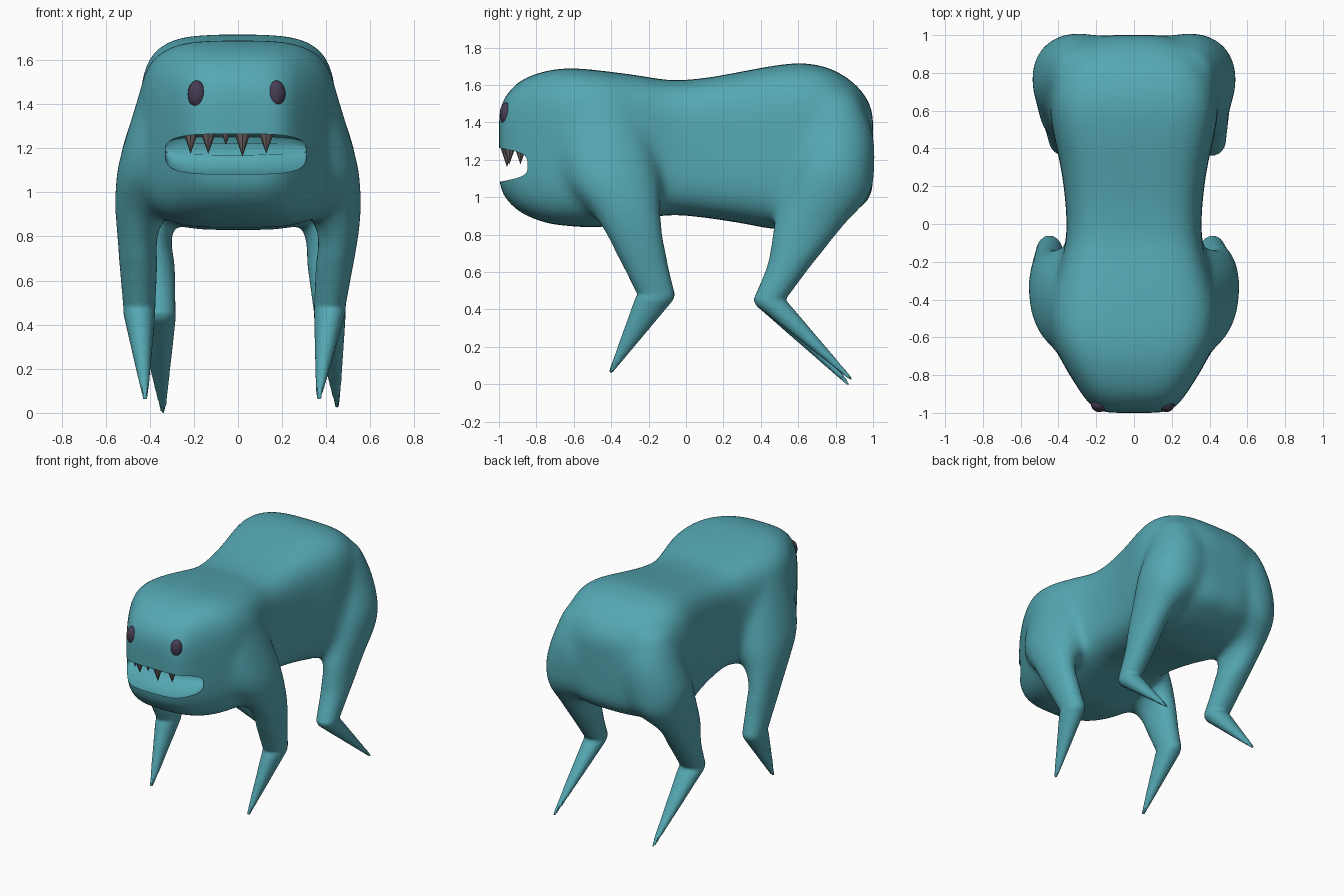
import bpy, bmesh, math

if "Cube" in bpy.data.objects:
    bpy.data.objects.remove(bpy.data.objects["Cube"])


def material(name, rgb):
    m = bpy.data.materials.new(name)
    m.diffuse_color = (*rgb, 1)
    m.use_nodes = True
    m.node_tree.nodes["Principled BSDF"].inputs["Base Color"].default_value = m.diffuse_color
    return m


teal = material("teal_skin", (0.09, 0.39, 0.45))
dark = material("dark_eye", (0.06, 0.045, 0.085))
grey = material("tooth_grey", (0.17, 0.14, 0.14))


def smooth_stations(st, steps=6):
    """Cubic interpolation of stations, first value is the path parameter."""
    n, out = len(st), []

    def slope(i, k):
        a, b = st[max(i - 1, 0)], st[min(i + 1, n - 1)]
        return (b[k] - a[k]) / (b[0] - a[0])
    for i in range(n - 1):
        p, q = st[i], st[i + 1]
        d = q[0] - p[0]
        for j in range(steps):
            u = j / steps
            row = [p[0] + d * u]
            for k in range(1, len(p)):
                row.append((2*u**3 - 3*u*u + 1) * p[k] + (u**3 - 2*u*u + u) * d * slope(i, k)
                           + (3*u*u - 2*u**3) * q[k] + (u**3 - u*u) * d * slope(i + 1, k))
            out.append(row)
    return out + [list(st[-1])]


def loft(name, stations, axis, power, seg=48):
    """Closed superellipse loft; station = (t, a0, a1, b0, b1)."""
    bm = bmesh.new()
    rings = []
    for t, a0, a1, b0, b1 in stations:
        ring = []
        for i in range(seg):
            an = math.tau * (i + 0.5) / seg
            c, s = math.cos(an), math.sin(an)
            a = (a0 + a1) / 2 + (a1 - a0) / 2 * math.copysign(abs(c) ** (2 / power), c)
            b = (b0 + b1) / 2 + (b1 - b0) / 2 * math.copysign(abs(s) ** (2 / power), s)
            ring.append(bm.verts.new((a, t, b) if axis == 'Y' else (a, b, t)))
        rings.append(ring)
    for r, q in zip(rings, rings[1:]):
        for i in range(seg):
            k = (i + 1) % seg
            bm.faces.new((r[i], r[k], q[k], q[i]))
    bm.faces.new(rings[0])
    bm.faces.new(rings[-1])
    bmesh.ops.recalc_face_normals(bm, faces=bm.faces)
    me = bpy.data.meshes.new(name)
    bm.to_mesh(me)
    bm.free()
    ob = bpy.data.objects.new(name, me)
    bpy.context.collection.objects.link(ob)
    return ob


def activate(*obs):
    bpy.ops.object.select_all(action='DESELECT')
    for o in obs:
        o.select_set(True)
    bpy.context.view_layer.objects.active = obs[0]


# Torso and head: (y, half width, bottom, top)
torso = [(-1.0, .155, 1.08, 1.45), (-.985, .2, 1.025, 1.505), (-.94, .247, .965, 1.573), (-.88, .29, .915, 1.626),
         (-.75, .37, .863, 1.675), (-.62, .43, .845, 1.69), (-.45, .45, .84, 1.676),
         (-.25, .40, .88, 1.65), (-.08, .36, .905, 1.625), (.1, .362, .89, 1.637),
         (.3, .388, .86, 1.672), (.47, .425, .83, 1.703), (.62, .447, .835, 1.717),
         (.76, .425, .865, 1.692), (.88, .36, .915, 1.625), (.96, .27, .965, 1.54), (1.0, .16, 1.03, 1.46)]
body = loft("body", smooth_stations([(y, -w, w, b, t) for y, w, b, t in torso]), 'Y', 3.9)

# Legs: upper part (z, x in, x out, y front, y back), then y spans at thigh and knee
front_hip = [(1.56, .2, .415, -.62, -.32), (1.35, .15, .48, -.69, -.2), (1.1, .17, .55, -.66, -.135),
             (.92, .3, .56, -.51, -.13), (.82, .36, .55, -.44, -.125)]
rear_hip = [(1.55, .15, .41, .60, .92), (1.35, .08, .48, .58, 1.0), (1.15, .07, .54, .54, 1.01),
            (1.0, .15, .535, .50, .98), (.84, .29, .512, .465, .84)]
front_low = [(.65, -.345, -.10), (.48, -.26, -.06), (.45, -.275, -.068)]
rear_low = [(.65, .44, .68), (.45, .36, .53), (.42, .375, .56)]


def leg(side, hip, low, knee, tip):
    x0, x1 = hip[-1][1:3]
    mid = ((x0 + knee[0]) / 2, (x1 + knee[1]) / 2)
    upper = hip + [(low[0][0], *mid, *low[0][1:]), (low[1][0], *knee, *low[1][1:])]
    r = .011
    st = smooth_stations(upper) + [(low[2][0], *knee, *low[2][1:]),
                                   (tip[2], tip[0] - r, tip[0] + r, tip[1] - r, tip[1] + r)]
    st = [(z, side * a, side * b, c, d) for z, a, b, c, d in st]
    return loft("leg", st, 'Z', 2.1, 32)


legs = [leg(1, front_hip, front_low, (.345, .487), (.365, -.405, .06)),
        leg(-1, front_hip, front_low, (.375, .52), (.42, -.405, .06)),
        leg(1, rear_hip, rear_low, (.345, .487), (.45, .885, .025)),
        leg(-1, rear_hip, rear_low, (.283, .45), (.34, .868, -.001))]

# Fuse torso and legs into one skin, softening the joins above the thighs
activate(body, *legs)
bpy.ops.object.join()
mod = body.modifiers.new("fuse", 'REMESH')
mod.mode = 'VOXEL'
mod.voxel_size = .013
bpy.ops.object.modifier_apply(modifier=mod.name)
group = body.vertex_groups.new(name="joins")
for v in body.data.vertices:
    if v.co.z > .7:
        group.add([v.index], min(1, (v.co.z - .7) / .2), 'REPLACE')
mod = body.modifiers.new("soften", 'SMOOTH')
mod.factor, mod.iterations, mod.vertex_group = .6, 90, group.name
bpy.ops.object.modifier_apply(modifier=mod.name)

# Mouth slot cut right through the muzzle, bending back with the face
slot = [(-1.2, .32, 1.08, 1.265), (-.93, .32, 1.083, 1.265), (-.87, .32, 1.11, 1.263),
        (-.83, .32, 1.14, 1.252), (-.815, .32, 1.17, 1.22)]
cutter = loft("mouth_cutter", [(y, -w - .01, w - .01, b, t) for y, w, b, t in slot], 'Y', 3.6)
for v in cutter.data.vertices:
    v.co.y += .9 * v.co.x ** 2
mod = body.modifiers.new("mouth", 'BOOLEAN')
mod.operation, mod.solver, mod.object = 'DIFFERENCE', 'EXACT', cutter
activate(body)
bpy.ops.object.modifier_apply(modifier=mod.name)
bpy.data.objects.remove(cutter)
body.data.materials.clear()
body.data.materials.append(teal)
bpy.ops.object.shade_smooth_by_angle(angle=math.radians(40))

# Eyes, turned outwards to lie in the face
for name, x, turn in (("eye_left", -.187, -.5), ("eye_right", .174, .5)):
    bpy.ops.mesh.primitive_uv_sphere_add(segments=24, ring_count=16, location=(x, -.957, 1.445),
                                         rotation=(0, 0, turn))
    eye = bpy.context.object
    eye.name = name
    eye.scale = (.042, .038, .062)
    eye.data.materials.append(dark)
    bpy.ops.object.shade_smooth()

# Upper teeth: (x, y, radius, tip height)
for i, (x, y, r, tip) in enumerate([(-.215, -.885, .038, 1.175), (-.135, -.945, .04, 1.175),
                                    (-.055, -.962, .026, 1.215), (.02, -.957, .042, 1.16),
                                    (.128, -.945, .04, 1.175)]):
    top = 1.285
    bpy.ops.mesh.primitive_cone_add(vertices=8, radius1=r, radius2=0, depth=top - tip,
                                    location=(x, y, (top + tip) / 2), rotation=(math.pi, 0, 0))
    tooth = bpy.context.object
    tooth.name = f"tooth_{i + 1}"
    tooth.data.materials.append(grey)
